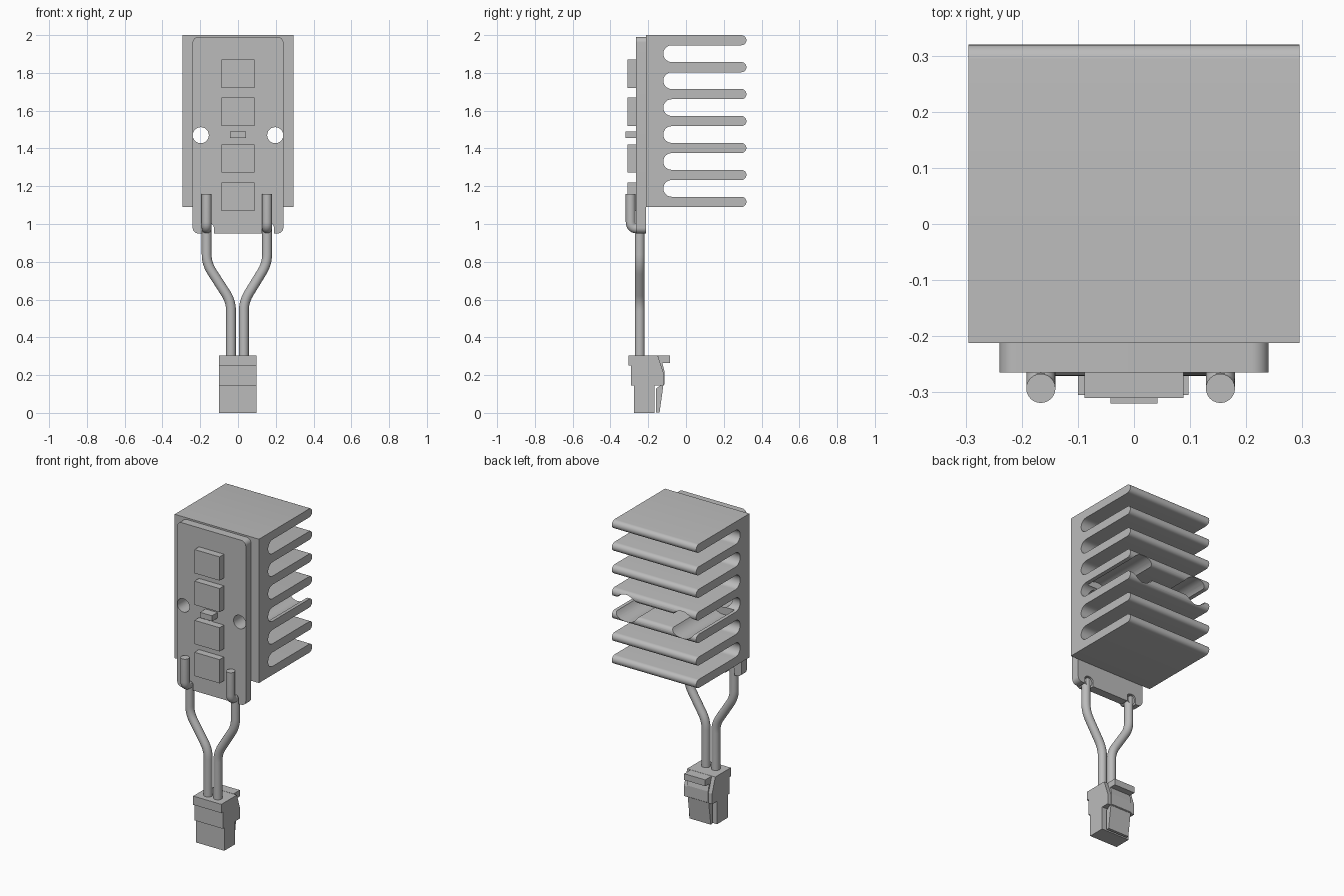
import bpy
import bmesh
from math import sin, cos, pi, radians
from mathutils import Matrix, Vector

cube = bpy.data.objects.get("Cube")
if cube:
    bpy.data.objects.remove(cube, do_unlink=True)

grey = bpy.data.materials.new("light_grey")
grey.use_nodes = True
grey.diffuse_color = (0.5, 0.5, 0.5, 1)
grey.node_tree.nodes["Principled BSDF"].inputs["Base Color"].default_value = (0.5, 0.5, 0.5, 1)


def add_object(name, bm):
    bmesh.ops.recalc_face_normals(bm, faces=bm.faces)
    mesh = bpy.data.meshes.new(name)
    bm.to_mesh(mesh)
    bm.free()
    mesh.materials.append(grey)
    obj = bpy.data.objects.new(name, mesh)
    bpy.context.collection.objects.link(obj)
    return obj


def prism(name, outline, axis, low, high):
    """Extrude an outline along x (points are y, z) or along y (points are x, z)."""
    bm = bmesh.new()
    place = (lambda a, b: (low, a, b)) if axis == "x" else (lambda a, b: (a, low, b))
    face = bm.faces.new([bm.verts.new(place(a, b)) for a, b in outline])
    made = bmesh.ops.extrude_face_region(bm, geom=[face])["geom"]
    shift = Vector((high - low, 0, 0) if axis == "x" else (0, high - low, 0))
    bmesh.ops.translate(bm, verts=[v for v in made if isinstance(v, bmesh.types.BMVert)], vec=shift)
    return add_object(name, bm)


def rect(a0, a1, b0, b1):
    return [(a0, b0), (a1, b0), (a1, b1), (a0, b1)]


def arc(a, b, radius, start, end, steps=10):
    angles = [radians(start + (end - start) * i / steps) for i in range(steps + 1)]
    return [(a + radius * cos(t), b + radius * sin(t)) for t in angles]


def rounded_rect(a0, a1, b0, b1, r):
    return (arc(a0 + r, b0 + r, r, 180, 270) + arc(a1 - r, b0 + r, r, 270, 360)
            + arc(a1 - r, b1 - r, r, 0, 90) + arc(a0 + r, b1 - r, r, 90, 180))


def cut(obj, cutters):
    """Subtract the cutters, keep the result and remove the helpers."""
    for cutter in cutters:
        mod = obj.modifiers.new("cut", "BOOLEAN")
        mod.operation = "DIFFERENCE"
        mod.solver = "EXACT"
        mod.object = cutter
        cutter.hide_render = True
    graph = bpy.context.evaluated_depsgraph_get()
    result = bpy.data.meshes.new_from_object(obj.evaluated_get(graph))
    obj.modifiers.clear()
    obj.data = result
    for cutter in cutters:
        bpy.data.objects.remove(cutter, do_unlink=True)


def smooth(obj):
    obj.data.shade_smooth()
    obj.data.set_sharp_from_angle(angle=radians(32))


def tube(name, points, radius, bend):
    """Round wire along a path with softened corners."""
    pts = [Vector(p) for p in points]
    path = [pts[0]]
    for before, corner, after in zip(pts, pts[1:], pts[2:]):
        a = corner + (before - corner).normalized() * bend
        b = corner + (after - corner).normalized() * bend
        for i in range(7):
            t = i / 6
            path.append(a * (1 - t) ** 2 + corner * 2 * t * (1 - t) + b * t * t)
    path.append(pts[-1])
    bm = bmesh.new()
    rings = []
    for i, p in enumerate(path):
        along = (path[min(i + 1, len(path) - 1)] - path[max(i - 1, 0)]).normalized()
        side = Vector((1, 0, 0))
        side = (side - along * side.dot(along)).normalized()
        up = along.cross(side)
        rings.append([bm.verts.new(p + side * x + up * y) for x, y in arc(0, 0, radius, 0, 345, 23)])
    for low, high in zip(rings, rings[1:]):
        for k in range(24):
            n = (k + 1) % 24
            bm.faces.new((low[k], low[n], high[n], high[k]))
    bm.faces.new(rings[0])
    bm.faces.new(rings[-1])
    smooth(add_object(name, bm))


# Heat sink: finned side profile extruded across the width
FINS, BOTTOM, TOP, THICK = 7, 1.09, 2.0, 0.054
FRONT, BACK, SLOT = -0.212, 0.32, -0.12
pitch = (TOP - BOTTOM - THICK) / (FINS - 1)
gap = (pitch - THICK) / 2
outline = [(FRONT, BOTTOM)]
for i in range(FINS):
    z = BOTTOM + THICK / 2 + i * pitch
    outline += arc(BACK - THICK / 2, z, THICK / 2, -90, 90)
    if i < FINS - 1:
        outline += arc(SLOT + gap, z + pitch / 2, gap, 270, 90, 14)
outline.append((FRONT, TOP))
heat_sink = prism("heat_sink", outline, "x", -0.295, 0.295)

# Circuit board with rounded corners
BOARD = -0.265
board = prism("circuit_board", rounded_rect(-0.24, 0.24, 0.95, 1.99, 0.03), "y", BOARD, FRONT)

# Screw holes, driver clearance through the fins, and wire notches
HOLE_X, HOLE_Z = 0.197, 1.47
sink_cuts, board_cuts = [], []
for s in (-1, 1):
    hole = arc(s * HOLE_X, HOLE_Z, 0.0425, 0, 350, 35)
    sink_cuts.append(prism("screw_cutter", hole, "y", -0.4, 0))
    sink_cuts.append(prism("clearance_cutter", arc(s * HOLE_X, HOLE_Z, 0.087, 0, 350, 35), "y", SLOT + 0.03, 0.5))
    board_cuts.append(prism("hole_cutter", hole, "y", -0.4, -0.1))
    notch = rounded_rect(s * 0.159 - 0.031, s * 0.159 + 0.031, 0.9, 1.005, 0.025)
    board_cuts.append(prism("notch_cutter", notch, "y", -0.4, -0.1))
cut(heat_sink, sink_cuts)
cut(board, board_cuts)
smooth(heat_sink)
smooth(board)

# Light chips and the small sensor between them
for i, z in enumerate((1.145, 1.347, 1.595, 1.795)):
    prism(f"light_chip_{i + 1}", rect(-0.088, 0.088, z - 0.075, z + 0.075), "y", -0.31, BOARD)
prism("sensor", rect(-0.042, 0.042, 1.454, 1.489), "y", -0.32, BOARD)

# Wires: a soldered hook on the board and a lead down to the plug
for side, x, x_low in (("right", -0.166, -0.037), ("left", 0.154, 0.031)):
    tube(f"{side}_wire_hook", [(x, -0.293, 1.16), (x, -0.293, 0.976), (x, -0.222, 0.976)], 0.026, 0.035)
    tube(f"{side}_wire", [(x, -0.245, 0.99), (x, -0.245, 0.79), (x_low, -0.245, 0.59), (x_low, -0.245, 0.29)],
         0.026, 0.05)

# Plug: stepped housing
housing = [(-0.275, 0), (-0.168, 0), (-0.168, 0.145), (-0.118, 0.145), (-0.118, 0.21),
           (-0.15, 0.305), (-0.305, 0.305), (-0.305, 0.25), (-0.29, 0.25), (-0.29, 0.145), (-0.275, 0.145)]
prism("plug_housing", housing, "x", -0.1, 0.097)

# Plug latch: thumb tab, bowed spine and lower arm
latch = [(-0.158, 0.001), (-0.14, 0.001), (-0.12, 0.145), (-0.114, 0.15), (-0.114, 0.22),
         (-0.125, 0.265), (-0.085, 0.265), (-0.085, 0.305), (-0.148, 0.305), (-0.145, 0.29),
         (-0.128, 0.21), (-0.128, 0.15), (-0.158, 0.13)]
prism("plug_latch", latch, "x", -0.075, 0.072)
